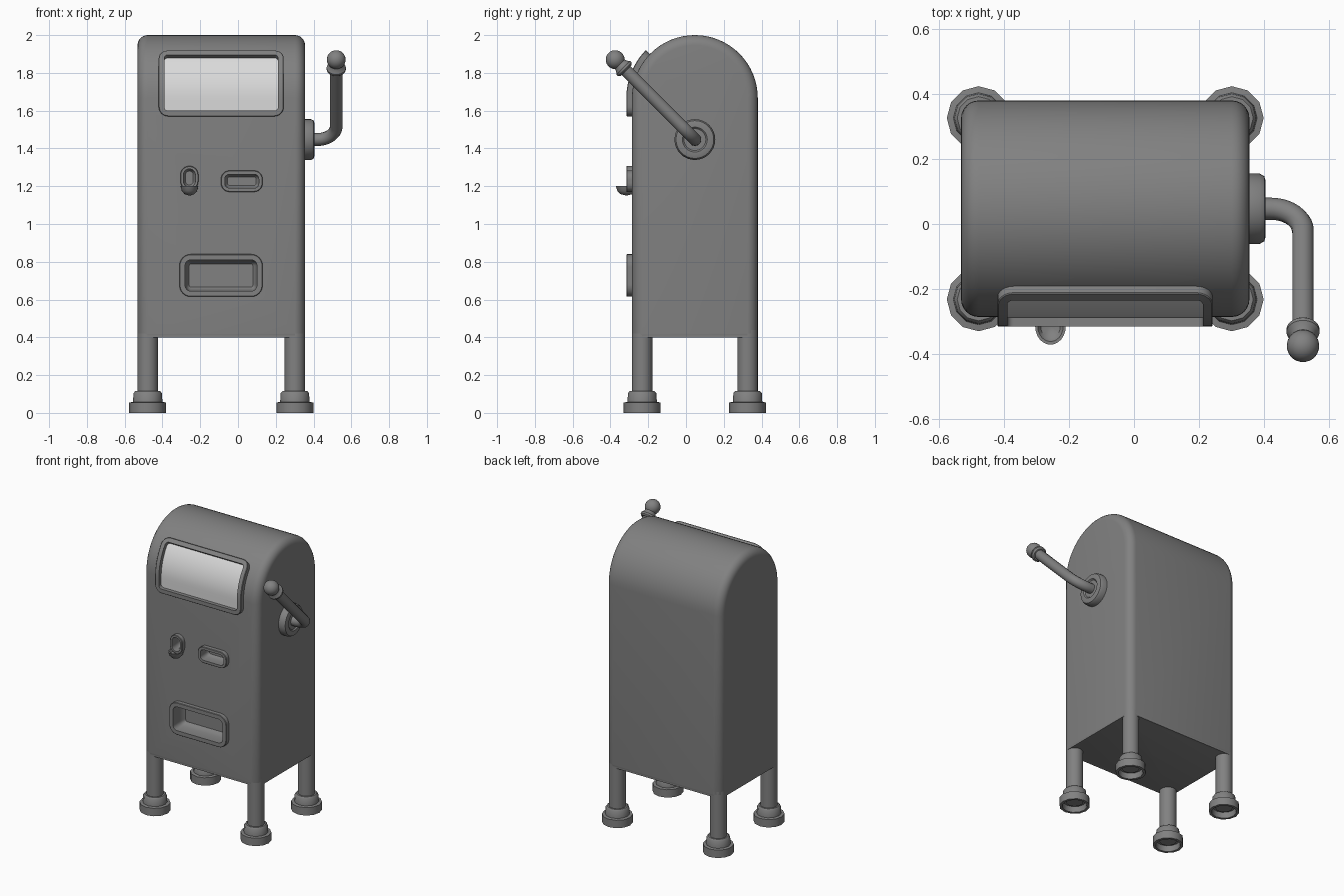
import bpy, bmesh, math
from mathutils import Vector, Matrix

if "Cube" in bpy.data.objects:
    bpy.data.objects.remove(bpy.data.objects["Cube"])


def material(name, value):
    m = bpy.data.materials.new(name)
    m.use_nodes = True
    colour = (value, value, value, 1)
    m.diffuse_color = colour
    m.node_tree.nodes["Principled BSDF"].inputs["Base Color"].default_value = colour
    return m


GREY = material("body grey", 0.22)
PALE = material("pale screen", 0.7)

# Cabinet measurements: depth half-width / arch radius, arch centre, ends, base
R, CY, CZ = 0.333, 0.047, 1.667
X0, X1, BASE = -0.532, 0.355, 0.4
ROUND = 0.054


def smooth(ob, angle=35):
    bpy.ops.object.select_all(action="DESELECT")
    ob.select_set(True)
    bpy.context.view_layer.objects.active = ob
    bpy.ops.object.shade_smooth_by_angle(angle=math.radians(angle))


def finish(bm, name, mat=GREY, angle=35, recalc=True):
    if recalc:
        bmesh.ops.recalc_face_normals(bm, faces=bm.faces)
    me = bpy.data.meshes.new(name)
    bm.to_mesh(me)
    bm.free()
    me.materials.append(mat)
    ob = bpy.data.objects.new(name, me)
    bpy.context.collection.objects.link(ob)
    smooth(ob, angle)
    return ob


def lathe(name, profile, matrix, sides=24, angle=40):
    """Revolve (radius, height) points around local z."""
    bm = bmesh.new()
    rings = []
    for r, t in profile:
        rings.append([bm.verts.new(matrix @ Vector((r * math.cos(a), r * math.sin(a), t)))
                      for a in (math.tau * k / sides for k in range(sides))])
    for a, b in zip(rings, rings[1:]):
        for k in range(sides):
            j = (k + 1) % sides
            bm.faces.new((a[k], a[j], b[j], b[k]))
    bmesh.ops.remove_doubles(bm, verts=bm.verts, dist=1e-5)
    return finish(bm, name, angle=angle)


def on_front(x, s, d):
    """Point at height s along the front skin (0 = start of arch), d outwards."""
    if s <= 0:
        return Vector((x, CY - R - d, CZ + s))
    a = s / R
    return Vector((x, CY - (R + d) * math.cos(a), CZ + (R + d) * math.sin(a)))


def panel(name, x0, x1, s0, s1, radius, rings, mat=GREY, closed=False):
    """Loft rounded rectangles, given as (inset, depth), over the front skin."""
    bm = bmesh.new()
    cx, cs = (x0 + x1) / 2, (s0 + s1) / 2
    loops = []
    for inset, depth in rings:
        w, h = (x1 - x0) / 2 - inset, (s1 - s0) / 2 - inset
        r = min(max(radius - inset, 0.012), w - 0.001, h - 0.001)
        arc = [(w - r + r * math.cos(a), h - r + r * math.sin(a))
               for a in (math.pi / 2 * k / 6 for k in range(7))]
        side = [(w, (h - r) * k / 6) for k in range(-5, 6)]
        right = [(x, -y) for x, y in reversed(arc)] + side + arc
        outline = right + [(-x, y) for x, y in reversed(right)]
        loops.append([bm.verts.new(on_front(cx + x, cs + y, depth)) for x, y in outline])
    n = len(loops[0])
    for a, b in zip(loops, loops[1:]):
        for k in range(n):
            j = (k + 1) % n
            bm.faces.new((a[k], a[j], b[j], b[k]))

    def cap(loop):
        for k in range(n // 2 - 1):
            bm.faces.new((loop[k], loop[k + 1], loop[n - 2 - k], loop[n - 1 - k]))

    cap(loops[-1])
    if closed:
        cap(loops[0])
    return finish(bm, name, mat, recalc=closed)


# Cabinet: arched profile lofted along x with rounded ends
bm = bmesh.new()
steps = [math.pi / 2 * k / 6 for k in range(7)]
stations = [(X0 + ROUND * (1 - math.sin(a)), ROUND * (1 - math.cos(a))) for a in reversed(steps)]
stations += [(X1 - (x - X0), inset) for x, inset in reversed(stations)]
rings = []
for x, inset in stations:
    r = R - inset
    pts = [(CY - r, BASE)]
    pts += [(CY - r * math.cos(a), CZ + r * math.sin(a))
            for a in (math.pi * k / 32 for k in range(33))]
    pts.append((CY + r, BASE))
    rings.append([bm.verts.new((x, y, z)) for y, z in pts])
for a, b in zip(rings, rings[1:]):
    for k in range(len(a) - 1):
        bm.faces.new((a[k], a[k + 1], b[k + 1], b[k]))
bm.faces.new(rings[0])
bm.faces.new(rings[-1])
bm.faces.new([r[0] for r in rings] + [r[-1] for r in reversed(rings)])
rim = [e for e in bm.edges if all(abs(v.co.z - BASE) < 1e-5 for v in e.verts)]
bmesh.ops.bevel(bm, geom=rim, offset=0.02, segments=3, profile=0.5, affect="EDGES")
cabinet = finish(bm, "cabinet")

# Front fittings: x0, x1, z0, z1, corner radius, rim width, recess depth
fittings = {
    "tray": (-0.31, 0.13, 0.615, 0.84, 0.06, 0.03, 0.08),
    "ticket_slot": (-0.09, 0.13, 1.17, 1.283, 0.045, 0.02, 0.05),
    "coin_slot": (-0.305, -0.21, 1.18, 1.307, 0.046, 0.016, 0.05),
}
for name, (x0, x1, z0, z1, r, rim, deep) in fittings.items():
    area = (x0, x1, z0 - CZ, z1 - CZ, r)
    cutter = panel(name + "_cutter", *area,
                   [(rim * 0.8, -deep - 0.01), (rim * 0.8, 0.02)], closed=True)
    cutter.hide_render = True
    cut = cabinet.modifiers.new(name, "BOOLEAN")
    cut.operation, cut.solver, cut.object = "DIFFERENCE", "EXACT", cutter
    bpy.context.view_layer.objects.active = cabinet
    bpy.ops.object.modifier_apply(modifier=cut.name)
    bpy.data.objects.remove(cutter)
    panel(name, *area, [(0, -0.01), (0, 0.027), (0.003, 0.03), (rim, 0.03), (rim, 0),
                        (rim * 1.1, -deep * 0.5), (rim * 1.35, -deep * 0.85),
                        (rim * 1.7, -deep)])
smooth(cabinet)

# Screen frame curving over the arch, and the screen inside it
screen = (-0.42, 0.242, -0.097, 0.257, 0.05)
panel("screen_frame", *screen, [(0, -0.01), (0, 0.027), (0.003, 0.03), (0.03, 0.03), (0.03, 0.002)])
panel("screen", *screen, [(0.028, 0.004)], PALE)

# Coin return scoop
lathe("coin_scoop",
      [(0, -0.05), (0.026, -0.042), (0.04, -0.025), (0.047, 0), (0.039, 0),
       (0.03, -0.015), (0, -0.025)],
      Matrix.Translation((-0.257, -0.315, 1.2)) @ Matrix.Diagonal((1, 1.2, 1, 1)))

# Legs tucked into the cabinet corners, with stepped hollow feet
for side, x in (("right", X0 + ROUND), ("left", X1 - ROUND)):
    for end, y in (("front", CY - R + ROUND), ("back", CY + R - ROUND)):
        place = Matrix.Translation((x, y, 0))
        lathe(f"{end}_{side}_leg", [(0, 0.03), (ROUND, 0.03), (ROUND, 0.44), (0, 0.46)], place)
        lathe(f"{end}_{side}_foot",
              [(0, 0.115), (0.066, 0.115), (0.075, 0.105), (0.078, 0.058), (0.098, 0.055),
               (0.098, 0), (0.08, 0), (0.076, 0.04), (0, 0.04)], place, sides=12)

# Crank on the left side: flange, bent rod, grip
hub = Vector((X1, CY, 1.447))
lathe("crank_flange",
      [(0, -0.01), (0.108, -0.01), (0.108, 0.032), (0.1, 0.046), (0.085, 0.05),
       (0.066, 0.05), (0.058, 0.042), (0, 0.042)],
      Matrix.Translation(hub) @ Matrix.Rotation(math.pi / 2, 4, "Y"), sides=32)

out = Vector((1, 0, 0))
grip = Vector((0.52, -0.375, 1.87))
corner = Vector((0.52, hub.y, hub.z))
along = (grip - corner).normalized()
BEND = 0.1
pivot = corner - out * BEND + along * BEND
path = [hub + out * 0.03]
path += [pivot + BEND * (out * math.sin(a) - along * math.cos(a))
         for a in (math.pi / 2 * k / 10 for k in range(11))]
path.append(grip - along * 0.03)
curve = bpy.data.curves.new("crank_rod", "CURVE")
curve.dimensions = "3D"
curve.bevel_depth, curve.bevel_resolution, curve.use_fill_caps = 0.034, 4, True
spline = curve.splines.new("POLY")
spline.points.add(len(path) - 1)
for p, co in zip(spline.points, path):
    p.co = (*co, 1)
curve.materials.append(GREY)
rod = bpy.data.objects.new("crank_rod", curve)
bpy.context.collection.objects.link(rod)
bpy.ops.object.select_all(action="DESELECT")
rod.select_set(True)
bpy.context.view_layer.objects.active = rod
bpy.ops.object.convert(target="MESH")
smooth(bpy.context.view_layer.objects.active, 40)

ball = [(0.05 * math.sin(a), -0.05 * math.cos(a))
        for a in (math.pi * (0.25 + 0.75 * k / 10) for k in range(11))]
lathe("crank_grip",
      [(0, -0.082), (0.042, -0.082), (0.051, -0.072), (0.051, -0.06), (0.042, -0.05)] + ball,
      Matrix.Translation(grip) @ along.to_track_quat("Z", "Y").to_matrix().to_4x4())
